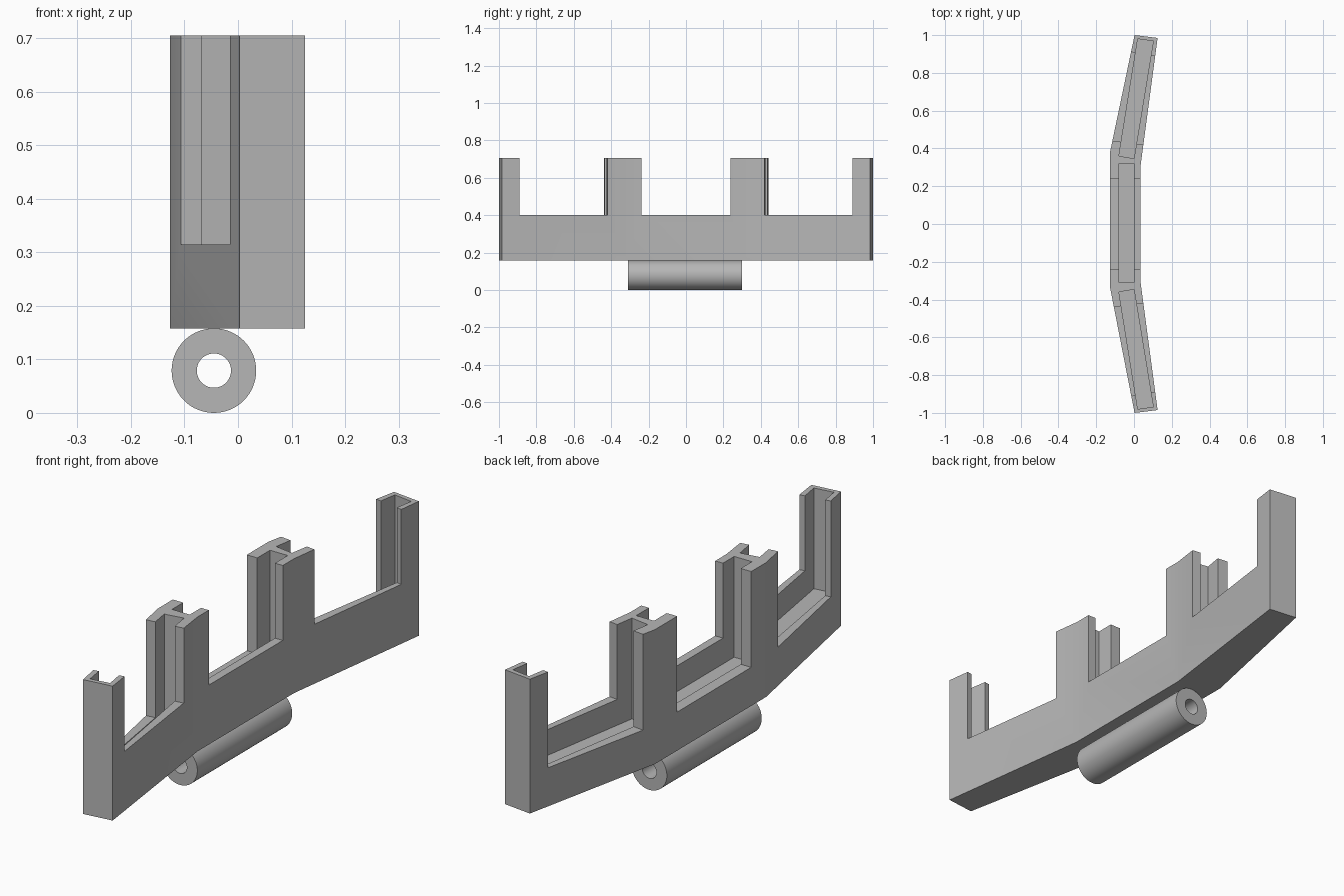
import bpy, bmesh, math

old = bpy.data.objects.get("Cube")
if old:
    bpy.data.objects.remove(old, do_unlink=True)

grey = bpy.data.materials.new("plain_grey")
grey.use_nodes = True
COLOUR = (0.47, 0.47, 0.47, 1)
grey.diffuse_color = COLOUR
grey.node_tree.nodes["Principled BSDF"].inputs["Base Color"].default_value = COLOUR

BOTTOM, TOP, ABOVE = 0.158, 0.705, 0.8
SLOT_FLOOR, OUTER_SILL, INNER_SILL = 0.295, 0.315, 0.4


def prism(name, plan, z0, z1):
    """Extrude a plan outline between two heights."""
    bm = bmesh.new()
    base = bm.faces.new([bm.verts.new((x, y, z0)) for x, y in plan])
    grown = bmesh.ops.extrude_face_region(bm, geom=[base])["geom"]
    for v in grown:
        if isinstance(v, bmesh.types.BMVert):
            v.co.z = z1
    bmesh.ops.recalc_face_normals(bm, faces=bm.faces)
    mesh = bpy.data.meshes.new(name)
    bm.to_mesh(mesh)
    bm.free()
    obj = bpy.data.objects.new(name, mesh)
    bpy.context.collection.objects.link(obj)
    obj.data.materials.append(grey)
    return obj


def rod(name, radius, y0, y1):
    """Cylinder lying along y."""
    bpy.ops.mesh.primitive_cylinder_add(
        vertices=64, radius=radius, depth=y1 - y0,
        location=(-0.045, (y0 + y1) / 2, 0.079), rotation=(math.pi / 2, 0, 0))
    obj = bpy.context.object
    obj.name = name
    obj.data.materials.append(grey)
    return obj


def activate(obj):
    bpy.ops.object.select_all(action="DESELECT")
    obj.select_set(True)
    bpy.context.view_layer.objects.active = obj


def cut(target, cutter):
    """Subtract the cutter and discard it."""
    activate(target)
    mod = target.modifiers.new("cut", "BOOLEAN")
    mod.operation, mod.solver, mod.object = "DIFFERENCE", "EXACT", cutter
    bpy.ops.object.modifier_apply(modifier=mod.name)
    bpy.data.objects.remove(cutter, do_unlink=True)


def smooth(obj):
    activate(obj)
    bpy.ops.object.shade_smooth_by_angle(angle=math.radians(30))


# Bent frame body
frame = prism("bent_frame", [
    (0.003, 1), (-0.127, 0.38), (-0.127, -0.335), (0.003, -1),
    (0.125, -0.985), (0.035, -0.31), (0.035, 0.31), (0.125, 0.985)], BOTTOM, TOP)

# Centre bay: slot, outer window, inner window
cut(frame, prism("slot", [(-0.08, -0.31), (0, -0.31), (0, 0.32), (-0.08, 0.32)],
                 SLOT_FLOOR, ABOVE))
for x0, x1, sill in ((-0.2, -0.04, OUTER_SILL), (-0.04, 0.2, INNER_SILL)):
    cut(frame, prism("window", [(x0, -0.238), (x1, -0.238), (x1, 0.238), (x0, 0.238)],
                     sill, ABOVE))

# Angled end bays, mirrored front to back
slot = [(-0.08, 0.36), (0, 0.347), (0.102, 0.968), (0.02, 0.98)]
outer = [(-0.2, 0.45), (-0.028, 0.43), (0.047, 0.9), (-0.1, 0.925)]
inner = [(-0.028, 0.43), (0.2, 0.4), (0.2, 0.875), (0.047, 0.9)]
for side in (1, -1):
    for plan, sill in ((slot, SLOT_FLOOR), (outer, OUTER_SILL), (inner, INNER_SILL)):
        cut(frame, prism("opening", [(x, y * side) for x, y in plan], sill, ABOVE))
smooth(frame)

# Hollow hinge tube beneath the centre
tube = rod("hinge_tube", 0.079, -0.31, 0.3)
cut(tube, rod("bore", 0.032, -0.5, 0.5))
smooth(tube)
